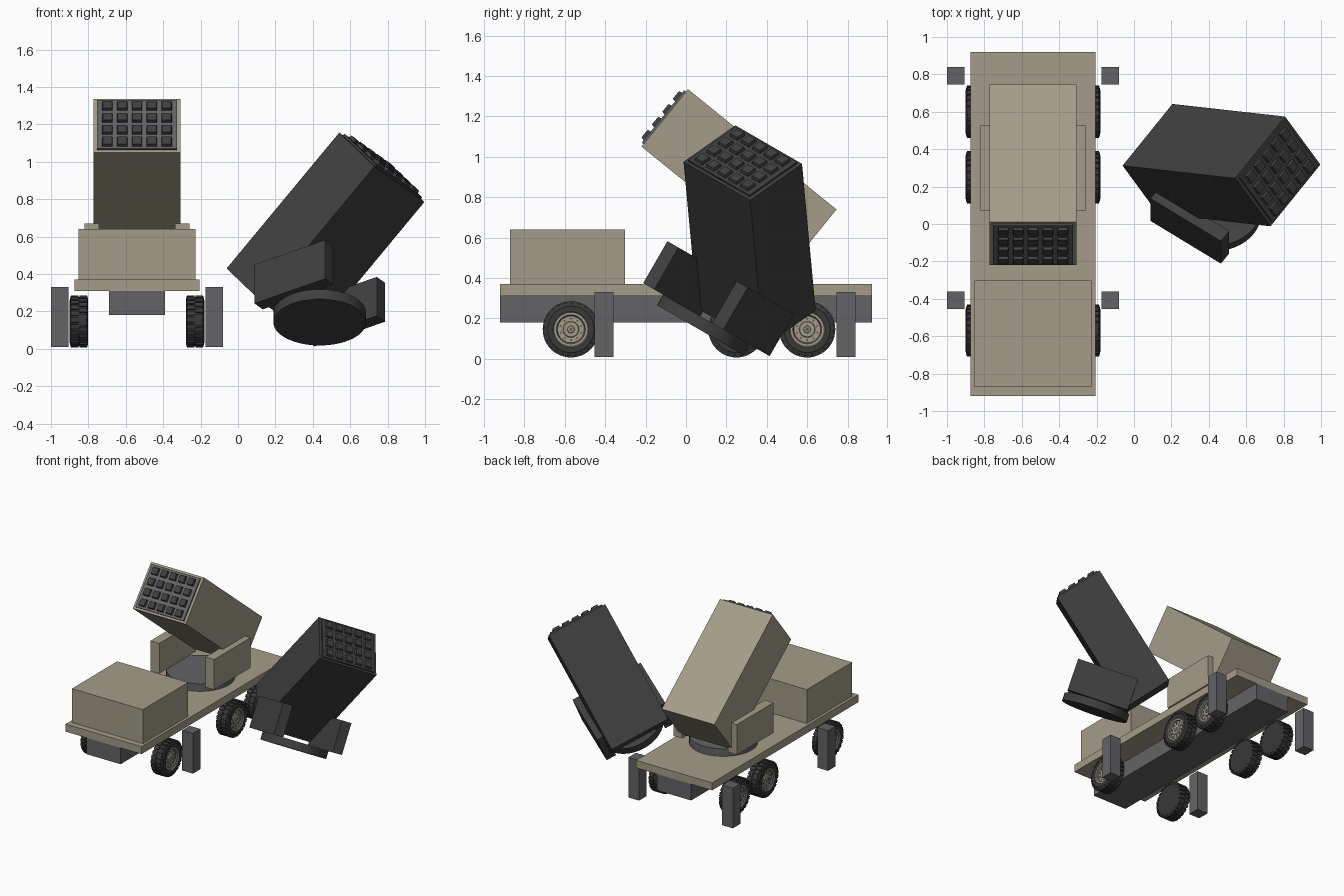
import bpy, bmesh, math
from mathutils import Matrix, Vector

if "Cube" in bpy.data.objects:
    bpy.data.objects.remove(bpy.data.objects["Cube"])

T, R = Matrix.Translation, Matrix.Rotation


def material(name, color):
    m = bpy.data.materials.new(name)
    m.diffuse_color = (*color, 1)
    m.use_nodes = True
    m.node_tree.nodes["Principled BSDF"].inputs["Base Color"].default_value = m.diffuse_color
    return m


TAN = material("sand_paint", (0.37, 0.335, 0.25))
GREY = material("steel_grey", (0.125, 0.125, 0.135))
DARK = material("charcoal", (0.05, 0.05, 0.05))
RUBBER = material("tire_rubber", (0.04, 0.04, 0.04))


def finish(name, bm, mats, matrix=Matrix()):
    bmesh.ops.recalc_face_normals(bm, faces=bm.faces[:])
    me = bpy.data.meshes.new(name)
    bm.to_mesh(me)
    bm.free()
    for m in mats:
        me.materials.append(m)
    ob = bpy.data.objects.new(name, me)
    ob.matrix_world = matrix
    bpy.context.collection.objects.link(ob)
    return ob


def add_box(bm, lo, hi, matrix=Matrix(), mat=0):
    lo, hi = Vector(lo), Vector(hi)
    m = matrix @ T((lo + hi) / 2) @ Matrix.Diagonal((*(hi - lo), 1))
    verts = bmesh.ops.create_cube(bm, size=1, matrix=m)["verts"]
    for f in {f for v in verts for f in v.link_faces}:
        f.material_index = mat
    return verts


def box(name, lo, hi, mat, matrix=Matrix()):
    bm = bmesh.new()
    add_box(bm, lo, hi)
    return finish(name, bm, [mat], matrix)


def lathe_x(bm, profile, segs, mat_rule):
    """Revolve (x, radius) points around the x axis; zero radius closes an end."""
    rings = []
    for x, r in profile:
        if r == 0:
            rings.append([bm.verts.new((x, 0, 0))] * segs)
        else:
            rings.append([bm.verts.new((x, r * math.cos(2 * math.pi * i / segs),
                                        r * math.sin(2 * math.pi * i / segs)))
                          for i in range(segs)])
    for k, (a, b) in enumerate(zip(rings, rings[1:])):
        for i in range(segs):
            j = (i + 1) % segs
            quad = list(dict.fromkeys((a[i], a[j], b[j], b[i])))
            bm.faces.new(quad).material_index = mat_rule(k)


# Truck body
CX = -0.54
box("chassis", (CX - 0.15, -0.92, 0.18), (CX + 0.15, 0.92, 0.31), GREY)
box("deck", (CX - 0.335, -0.92, 0.31), (CX + 0.335, 0.92, 0.37), TAN)
box("cabin", (CX - 0.313, -0.872, 0.37), (CX + 0.313, -0.303, 0.64), TAN)

# Stabiliser legs
for side in (-1, 1):
    for y in (-0.407, 0.792):
        x = CX + side * 0.413
        box("stabiliser_leg", (x - 0.047, y - 0.047, 0.01), (x + 0.047, y + 0.047, 0.33), GREY)


# Wheel: tire with flat inner side, dished rim, hub, bolts and two tread rows
def wheel_mesh():
    bm = bmesh.new()
    profile = [(-0.048, 0), (-0.048, 0.115), (-0.038, 0.132), (0.038, 0.132), (0.05, 0.115),
               (0.05, 0.088), (0.044, 0.084), (0.044, 0.072), (0.034, 0.066),
               (0.034, 0.04), (0.042, 0.037), (0.042, 0.018), (0.047, 0.016), (0.047, 0)]
    lathe_x(bm, profile, 32, lambda k: 0 if k < 5 else (2 if k == 7 else 1))
    for i in range(10):
        m = R(2 * math.pi * i / 10, 4, 'X')
        add_box(bm, (0.032, -0.005, 0.048), (0.038, 0.005, 0.058), m, 2)
    add_box(bm, (0.045, -0.008, -0.008), (0.049, 0.008, 0.008), mat=2)
    n = 24
    for i in range(n):
        for s in (-1, 1):
            m = R(2 * math.pi * (i + 0.25 * s) / n, 4, 'X')
            xs = sorted((s * 0.003, s * 0.049))
            vs = add_box(bm, (xs[0], -0.0125, 0.118), (xs[1], 0.0125, 0.139), m, 0)
            for v in vs:  # round the shoulders off
                if abs(v.co.x) > 0.04 and v.co.yz.length > 0.13:
                    v.co.x -= s * 0.006
    return bm


wheel = finish("wheel", wheel_mesh(), [RUBBER, TAN, GREY])
mesh = wheel.data
bpy.data.objects.remove(wheel)
for side in (-1, 1):
    for y in (-0.57, 0.25, 0.60):
        ob = bpy.data.objects.new("wheel", mesh)
        ob.matrix_world = T((CX + side * 0.31, y, 0.146)) @ R(0 if side > 0 else math.pi, 4, 'Z')
        bpy.context.collection.objects.link(ob)


# Launcher: turntable, two arms, tilted tube box with a 5 x 4 grid of caps
def launcher(prefix, base, body, metal, caps):
    bm = bmesh.new()
    bmesh.ops.create_cone(bm, cap_ends=True, segments=48, radius1=0.248, radius2=0.248,
                          depth=0.06, matrix=T((0, 0, 0.03)))
    finish(prefix + "_turntable", bm, [metal], base)
    for s in (-1, 1):
        xs = sorted((s * 0.203, s * 0.28))
        box(prefix + "_arm", (xs[0], -0.23, 0.06), (xs[1], 0.23, 0.30), body, base)
    tilt = base @ T((0, -0.0375, 0.525)) @ R(math.radians(-39), 4, 'X')
    box(prefix + "_tube_box", (-0.2325, -0.473, -0.183), (0.2325, 0.473, 0.183), body, tilt)
    box(prefix + "_front_panel", (-0.213, -0.485, -0.167), (0.213, -0.46, 0.167), metal, tilt)
    bm = bmesh.new()
    for i in range(5):
        for j in range(4):
            x, z = (i - 2) * 0.079, (j - 1.5) * 0.082
            vs = add_box(bm, (x - 0.029, -0.502, z - 0.029), (x + 0.029, -0.48, z + 0.029))
            for v in vs:  # chamfered cap faces
                if v.co.y < -0.5:
                    v.co.x = x + (v.co.x - x) * 0.84
                    v.co.z = z + (v.co.z - z) * 0.84
    finish(prefix + "_tube_caps", bm, [caps], tilt)


launcher("mounted", T((CX, 0.30, 0.37)), TAN, GREY, DARK)
launcher("detached", T((0.437, 0.071, 0.142)) @ R(math.radians(-30), 4, 'X')
         @ R(math.radians(55), 4, 'Z'), DARK, DARK, DARK)

# Smooth round surfaces, keep edges sharp
for ob in bpy.context.collection.objects:
    ob.select_set(True)
    bpy.context.view_layer.objects.active = ob
bpy.ops.object.shade_smooth_by_angle(angle=math.radians(25))
